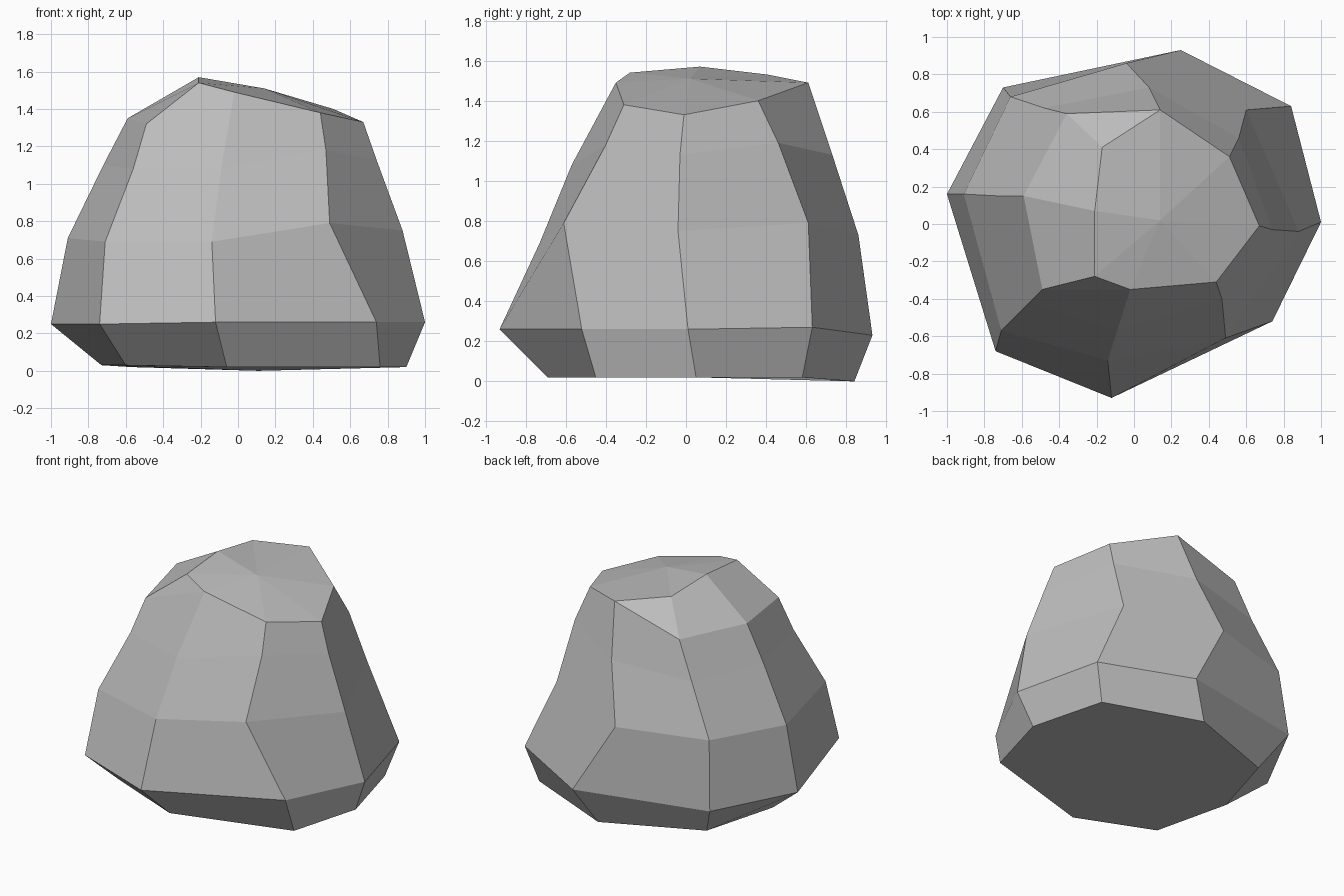
import bpy
import bmesh

# Remove the default object only
default_cube = bpy.data.objects.get("Cube")
if default_cube:
    bpy.data.objects.remove(default_cube, do_unlink=True)


def make_material(name, color):
    material = bpy.data.materials.new(name)
    material.use_nodes = True
    material.diffuse_color = color
    shader = material.node_tree.nodes["Principled BSDF"]
    shader.inputs["Base Color"].default_value = color
    shader.inputs["Roughness"].default_value = 0.9
    return material


def add_ring(bm, points):
    return [bm.verts.new(point) for point in points]


def bridge(bm, lower, upper):
    """Join two rings of equal length with a band of quads."""
    count = len(lower)
    for i in range(count):
        j = (i + 1) % count
        bm.faces.new((lower[i], lower[j], upper[j], upper[i]))


def fan(bm, rim, centre):
    """Close a rim with triangles that meet at one vertex."""
    for i in range(len(rim)):
        bm.faces.new((rim[i], rim[(i + 1) % len(rim)], centre))


# Every ring starts at the -x corner and runs past the front to the +x side
foot = [(-.73, .06, .03), (-.6, -.48, .03), (-.06, -.69, .02), (.76, -.45, .02),
        (.9, .05, .02), (.76, .58, .02), (.11, .84, 0), (-.57, .58, .02)]

widest = [(-1, .16, .25), (-.74, -.68, .25), (-.12, -.93, .26), (.74, -.52, .26),
          (1, .01, .26), (.84, .63, .27), (.25, .93, .23), (-.7, .73, .25)]

waist = [(-.91, .16, .71), (-.71, -.57, .69), (-.14, -.73, .69), (.49, -.61, .79),
         (.88, -.04, .75), (.6, .61, .79), (-.04, .86, .73), (-.66, .68, .73)]

shoulder = [(-.72, .15, 1.1), (-.56, -.42, 1.08), (-.09, -.57, 1.08), (.47, -.4, 1.18),
            (.74, -.03, 1.13), (.56, .46, 1.19), (.08, .73, 1.13), (-.48, .62, 1.08)]

crown = [(-.59, .15, 1.35), (-.49, -.35, 1.32), (-.02, -.35, 1.49), (.44, -.31, 1.38),
         (.67, -.01, 1.33), (.51, .36, 1.4), (.14, .61, 1.49), (-.36, .59, 1.34)]

# Stacked bands of the boulder
bm = bmesh.new()
rings = [add_ring(bm, ring) for ring in (foot, widest, waist, shoulder, crown)]
for lower, upper in zip(rings, rings[1:]):
    bridge(bm, lower, upper)

# Flat underside
bm.faces.new(list(reversed(rings[0])))

# Ridge that separates the sloping top from the bevelled -x side
ridge_front, ridge_peak, ridge_back = add_ring(
    bm, [(-.21, -.28, 1.54), (-.21, .07, 1.57), (-.17, .41, 1.53)])
west, south_west, south, south_east, east, north_east, north, north_west = rings[-1]
bm.faces.new((south_west, south, ridge_front))
bm.faces.new((west, south_west, ridge_front, ridge_peak))
bm.faces.new((north_west, west, ridge_peak, ridge_back))
bm.faces.new((north, north_west, ridge_back))

# Sloping top, slightly raised in the middle
top_rim = [south, south_east, east, north_east, north,
           ridge_back, ridge_peak, ridge_front]
fan(bm, top_rim, bm.verts.new((.14, .02, 1.51)))

bmesh.ops.recalc_face_normals(bm, faces=bm.faces[:])
mesh = bpy.data.meshes.new("boulder")
bm.to_mesh(mesh)
bm.free()

# Flat-shaded grey stone
mesh.materials.append(make_material("stone grey", (.5, .5, .5, 1)))
boulder = bpy.data.objects.new("boulder", mesh)
bpy.context.collection.objects.link(boulder)
